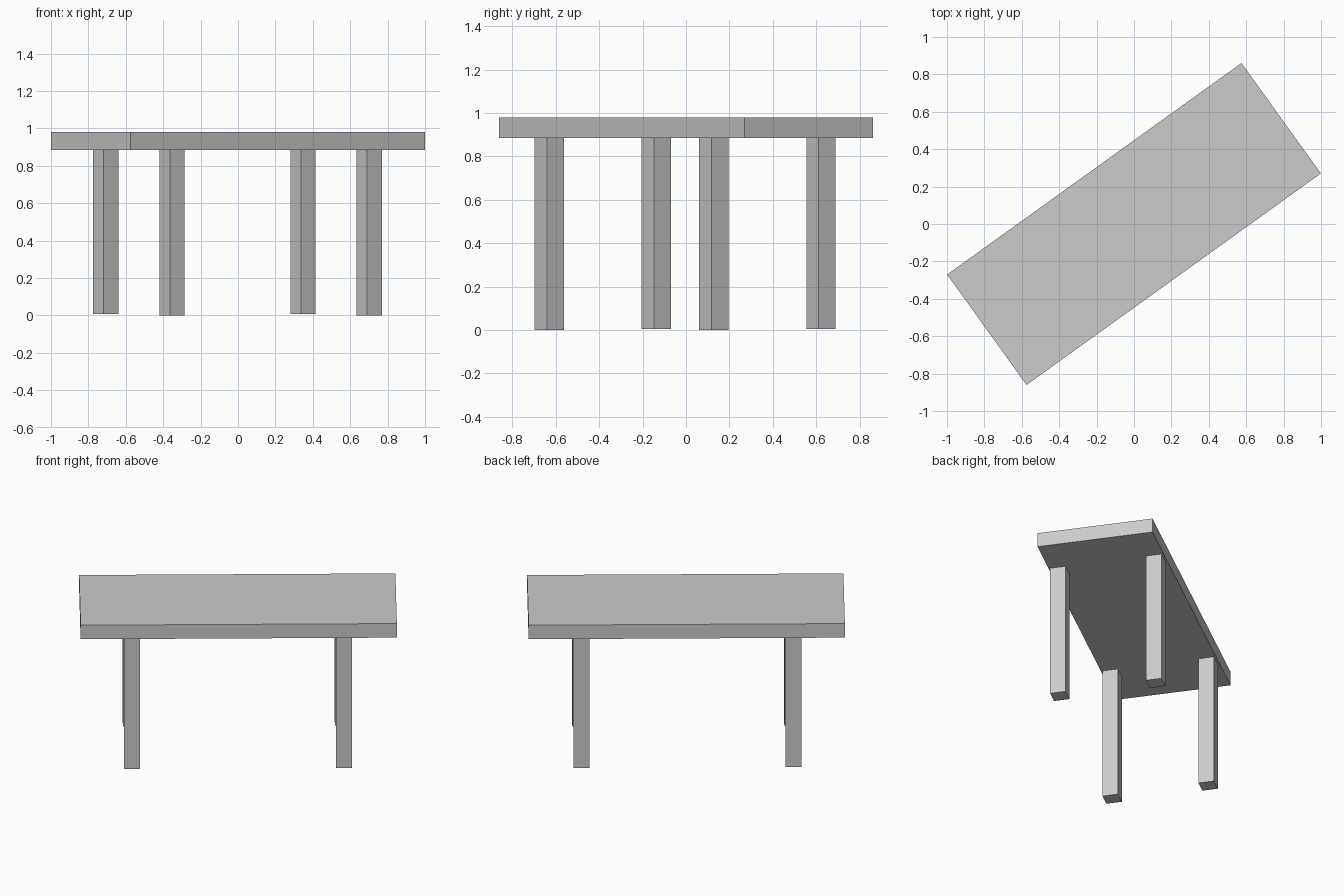
import bpy
from math import radians
from mathutils import Matrix

cube = bpy.data.objects.get("Cube")
if cube:
    bpy.data.objects.remove(cube, do_unlink=True)

# Plain grey finish
grey = bpy.data.materials.new("light grey")
grey.use_nodes = True
grey.diffuse_color = (0.6, 0.6, 0.6, 1)
grey.node_tree.nodes["Principled BSDF"].inputs["Base Color"].default_value = grey.diffuse_color

# The whole table is turned about the vertical axis
TURN = Matrix.Rotation(radians(35.7), 4, "Z")
UNDERSIDE, TOP = 0.885, 0.98


def box(name, u, v, length, width, bottom, top):
    bpy.ops.mesh.primitive_cube_add(size=1)
    ob = bpy.context.object
    ob.name = name
    ob.data.transform(Matrix.Translation((u, v, (bottom + top) / 2))
                      @ Matrix.Diagonal((length, width, top - bottom, 1)))
    ob.data.transform(TURN)
    ob.data.materials.append(grey)
    return ob


# Table top
box("table_top", 0, 0, 1.938, 0.727, UNDERSIDE, TOP)

# Four square legs; the far pair is a touch shorter
for end, u in (("left", 0.645), ("right", -0.654)):
    for side, v, foot in (("front", -0.305, 0), ("back", 0.302, 0.006)):
        box(f"{side}_{end}_leg", u, v, 0.097, 0.097, foot, UNDERSIDE)
